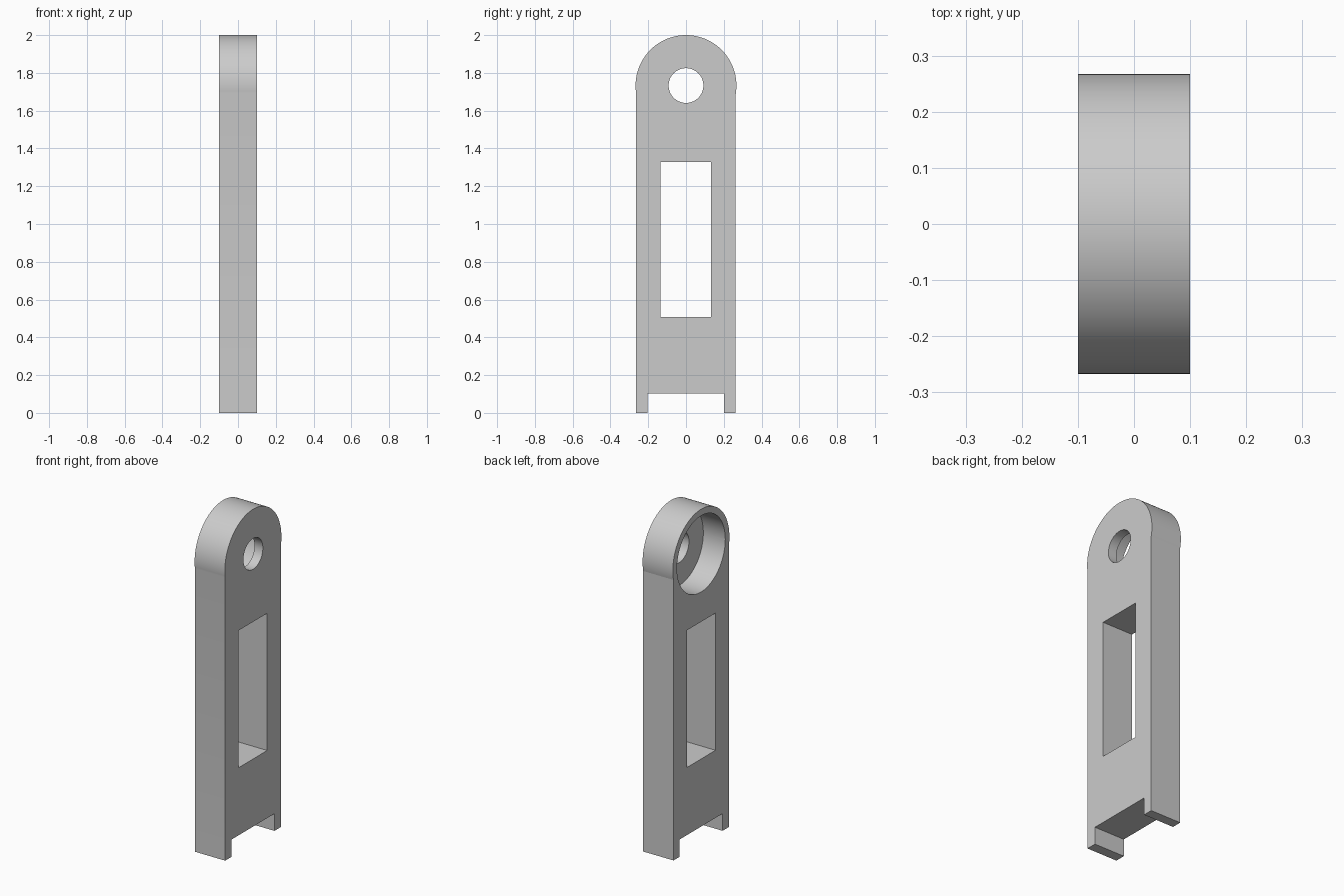
import bpy, bmesh
from math import sin, cos, asin, acos, pi, radians

if "Cube" in bpy.data.objects:
    bpy.data.objects.remove(bpy.data.objects["Cube"], do_unlink=True)

HALF_T = 0.10                       # half thickness along x
R = 0.267                           # rounded head radius
HEAD_Z = 2.0 - R
LEFT, RIGHT = -0.264, 0.261         # bar edges along y

grey = bpy.data.materials.new("light grey")
grey.use_nodes = True
colour = (0.6, 0.6, 0.6, 1)
grey.diffuse_color = colour
grey.node_tree.nodes["Principled BSDF"].inputs["Base Color"].default_value = colour


def arc(radius, start, end, steps):
    """Points (y, z) on an arc around the head centre."""
    return [(radius * cos(start + (end - start) * i / steps),
             HEAD_Z + radius * sin(start + (end - start) * i / steps))
            for i in range(steps + 1)]


def prism(name, profile, x0, x1):
    """Extrude a (y, z) profile from x0 to x1."""
    bm = bmesh.new()
    face = bm.faces.new([bm.verts.new((x0, y, z)) for y, z in profile])
    out = bmesh.ops.extrude_face_region(bm, geom=[face])
    verts = [v for v in out["geom"] if isinstance(v, bmesh.types.BMVert)]
    bmesh.ops.translate(bm, verts=verts, vec=(x1 - x0, 0, 0))
    bmesh.ops.recalc_face_normals(bm, faces=bm.faces)
    mesh = bpy.data.meshes.new(name)
    bm.to_mesh(mesh)
    bm.free()
    obj = bpy.data.objects.new(name, mesh)
    bpy.context.collection.objects.link(obj)
    mesh.materials.append(grey)
    return obj


def rectangle(y0, y1, z0, z1):
    return [(y0, z0), (y1, z0), (y1, z1), (y0, z1)]


# Bar with two feet and a slightly wider rounded head
head = arc(R, -acos(RIGHT / R), pi + acos(-LEFT / R), 96)
feet = [(LEFT, 0), (-0.203, 0), (-0.203, 0.103),
        (0.202, 0.103), (0.202, 0), (RIGHT, 0)]
bar = prism("link_bar", feet + head, -HALF_T, HALF_T)

# Window, pin hole and the wide round recess on the right-hand-opposite side
cutters = [
    prism("window_cutter", rectangle(-0.136, 0.133, 0.507, 1.327), -0.2, 0.2),
    prism("pin_hole_cutter", arc(0.092, 0, 2 * pi, 64)[:-1], -0.2, 0.2),
    prism("recess_cutter", arc(0.228, 0, 2 * pi, 96)[:-1], -0.2, 0.045),
]
for cutter in cutters:
    cutter.hide_render = True
    mod = bar.modifiers.new(cutter.name, "BOOLEAN")
    mod.operation = "DIFFERENCE"
    mod.solver = "EXACT"
    mod.object = cutter

# Apply the cuts and drop the cutters
bpy.context.view_layer.update()
evaluated = bar.evaluated_get(bpy.context.evaluated_depsgraph_get())
cut_mesh = bpy.data.meshes.new_from_object(evaluated)
bar.modifiers.clear()
bar.data = cut_mesh
for cutter in cutters:
    bpy.data.objects.remove(cutter, do_unlink=True)

# Smooth the round walls, keep the rims sharp
for obj in bpy.context.selected_objects:
    obj.select_set(False)
bar.select_set(True)
bpy.context.view_layer.objects.active = bar
bpy.ops.object.shade_smooth_by_angle(angle=radians(8))
